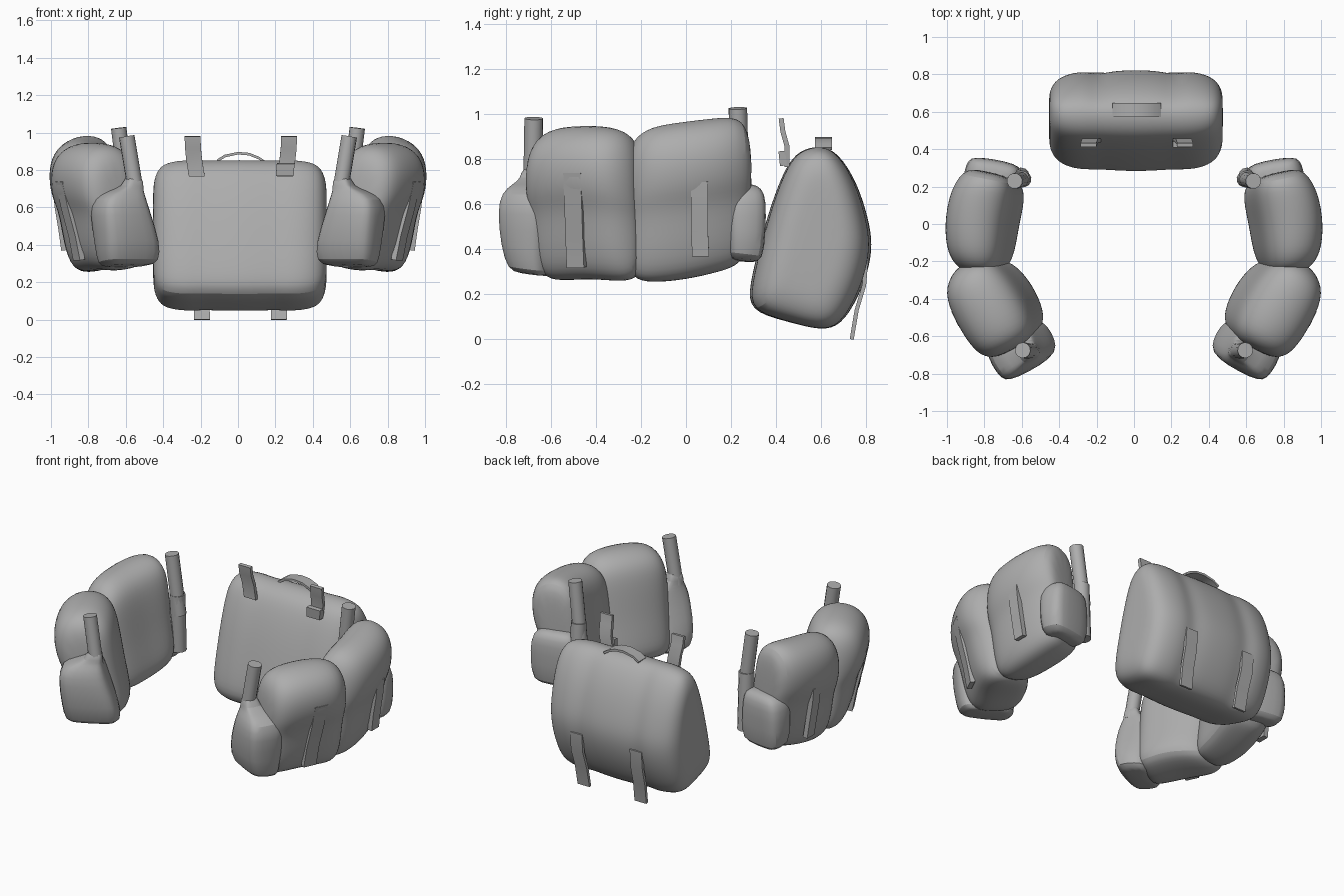
import bpy, bmesh, math
from mathutils import Vector

if "Cube" in bpy.data.objects:
    bpy.data.objects.remove(bpy.data.objects["Cube"])

grey = bpy.data.materials.new("canvas grey")
grey.diffuse_color = (0.42, 0.42, 0.42, 1)
grey.use_nodes = True
grey.node_tree.nodes["Principled BSDF"].inputs["Base Color"].default_value = grey.diffuse_color


def finish(name, bm, mirror=False, subsurf=0, angle=50):
    bmesh.ops.recalc_face_normals(bm, faces=bm.faces)
    me = bpy.data.meshes.new(name)
    bm.to_mesh(me)
    bm.free()
    me.materials.append(grey)
    ob = bpy.data.objects.new(name, me)
    bpy.context.collection.objects.link(ob)
    if subsurf:
        m = ob.modifiers.new("round", 'SUBSURF')
        m.levels = m.render_levels = subsurf
    if mirror:
        ob.modifiers.new("mirror", 'MIRROR').use_mirror_merge = False
    bpy.ops.object.select_all(action='DESELECT')
    ob.select_set(True)
    bpy.context.view_layer.objects.active = ob
    bpy.ops.object.shade_smooth_by_angle(angle=math.radians(angle))
    return ob


def loft(name, rings, **kw):
    """Skin closed rings of points and cap both ends."""
    bm = bmesh.new()
    vs = [[bm.verts.new(p) for p in r] for r in rings]
    n = len(vs[0])
    for a, b in zip(vs, vs[1:]):
        for i in range(n):
            bm.faces.new((a[i], a[(i + 1) % n], b[(i + 1) % n], b[i]))
    bm.faces.new(vs[0])
    bm.faces.new(vs[-1])
    return finish(name, bm, **kw)


def strap(name, path, width, thick, across=(1, 0, 0), **kw):
    """Flat band of given width and thickness along a path."""
    path = [Vector(p) for p in path]
    w = Vector(across).normalized() * width / 2
    rings = []
    for i, p in enumerate(path):
        d = path[min(i + 1, len(path) - 1)] - path[max(i - 1, 0)]
        t = d.cross(w).normalized() * thick / 2
        rings.append([p + w + t, p - w + t, p - w - t, p + w - t])
    return loft(name, rings, angle=30, **kw)


def tube(name, a, b, r):
    a, b = Vector(a), Vector(b)
    q = (b - a).to_track_quat('Z', 'Y')
    rings = [[p + q @ Vector((r * math.cos(k * math.tau / 12), r * math.sin(k * math.tau / 12), 0))
              for k in range(12)] for p in (a, b)]
    return loft(name, rings, mirror=True)


# Backpack: side profile (y, z) skinned from side to side
side = [(.275, .12), (.28, .24), (.325, .42), (.375, .6), (.44, .77), (.50, .845), (.60, .87),
        (.68, .83), (.76, .70), (.81, .54), (.83, .42), (.81, .30), (.765, .18), (.69, .055),
        (.60, .03), (.44, .075)]
# x, depth scale, height scale, outward shift of the back
cuts = [(.465, .34, .52, 0), (.46, .57, .74, 0), (.425, .80, .92, 0), (.35, .93, .97, 0),
        (.27, .965, .985, 0), (.2, .96, .975, -.015), (.12, .98, .98, .0), (0, 1, .985, 0)]
cuts = [(-c[0], *c[1:]) for c in cuts] + [c for c in cuts[-2::-1]]
rings = []
for x, sy, sz, back in cuts:
    ring = []
    for y, z in side:
        cy, cz = .58 - .08 * (.45 - z), .45
        ring.append((x + .01, cy + (y - cy) * sy + (back if y > .6 else 0), cz + (z - cz) * sz))
    rings.append(ring)
loft("backpack", rings, subsurf=2)

# Backpack shoulder straps, carry handle and hanging strap ends
for s in (-1, 1):
    x = .015 + .24 * s
    strap("shoulder_strap", [(x + .018 * s, .422, .98), (x + .016 * s, .43, .92), (x + .01 * s, .447, .86),
                             (x - .005 * s, .447, .765)], .085, .022)
    strap("strap_end", [(.013 + .215 * s, .80, .36), (.013 + .215 * s, .79, .24),
                        (.013 + .21 * s, .757, .13), (.013 + .205 * s, .735, .0)], .085, .018)
strap("strap_loop", [(.255, .425, .835), (.25, .432, .77)], .095, .03)
strap("carry_handle", [(-.11, .61, .85), (-.07, .61, .875), (0, .61, .89), (.06, .61, .885), (.11, .61, .865),
                       (.14, .61, .845)], .075, .014, across=(0, 1, 0))

# Hip pouches: cross-section (outward, height), leaning in at the bottom
sect = [(-1.08, .05), (-.6, 0), (.1, -.03), (.5, .04), (.7, .25), (.82, .46), (1.04, .58), (1.13, .78),
        (.92, .95), (.4, 1.03), (-.15, 1.02), (-.55, .93), (-.72, .75), (-.87, .45), (-1.03, .22)]


def pouch(name, stations):
    rings = []
    for cx, cy, ang, half, z0, z1 in stations:
        c, s = math.cos(math.radians(ang)), math.sin(math.radians(ang))
        rings.append([(cx + u * half * c, cy + u * half * s, z0 + v * (z1 - z0)) for u, v in sect])
    loft(name, rings, mirror=True, subsurf=2)


pouch("rear_pouch", [(.80, -.26, 0, .08, .36, .78), (.805, -.24, 0, .12, .28, .87), (.815, -.16, 0, .17, .26, .93),
                     (.81, .0, 0, .188, .275, .95), (.78, .15, 6, .19, .31, .97),
                     (.755, .245, 12, .155, .34, .97), (.755, .275, 14, .09, .44, .86)])
pouch("front_pouch", [(.845, -.2, -12, .06, .38, .76), (.835, -.215, -14, .12, .28, .87),
                      (.82, -.29, -20, .195, .265, .925),
                      (.745, -.42, -25, .215, .28, .935), (.67, -.56, -27, .205, .27, .925),
                      (.64, -.63, -28, .165, .28, .88), (.63, -.665, -28, .09, .42, .78)])


# End pockets: rounded boxes, the front one narrowing into a tube holder
def pocket(name, rings, ang):
    c, s = math.cos(math.radians(ang)), math.sin(math.radians(ang))
    out = []
    for z, cx, cy, hx, hy in rings:
        ring = []
        for k in range(12):
            a = k * math.tau / 12
            u = hx * math.copysign(abs(math.cos(a)) ** .5, math.cos(a))
            v = hy * math.copysign(abs(math.sin(a)) ** .5, math.sin(a))
            ring.append((cx + u * c - v * s, cy + u * s + v * c, z + .12 * (-v if z < .5 else 0)))
        out.append(ring)
    loft(name, out, mirror=True, subsurf=1)


pocket("front_pocket", [(.285, .595, -.645, .12, .07), (.30, .585, -.655, .17, .10), (.40, .59, -.672, .175, .115),
                        (.57, .63, -.685, .155, .13), (.65, .635, -.685, .135, .115), (.69, .60, -.68, .09, .075),
                        (.71, .56, -.68, .05, .05), (.77, .56, -.675, .045, .045)], -28)
pocket("rear_pocket", [(.345, .75, .24, .10, .05), (.36, .75, .25, .15, .085), (.48, .755, .253, .16, .092),
                       (.62, .76, .255, .15, .096), (.67, .75, .25, .13, .08), (.69, .75, .245, .08, .05)], 10)

# Tubes standing in the pockets
tube("rear_tube_holder", (.605, .255, .40), (.605, .24, .77), .047)
tube("front_tube", (.545, -.68, .68), (.595, -.675, .98), .042)
tube("rear_tube", (.59, .24, .64), (.638, .23, 1.025), .042)

# Pouch closing straps
strap("rear_pouch_strap", [(.975, .06, .70), (.965, .06, .6), (.945, .06, .48), (.93, .065, .37)],
      .075, .03, across=(0, 1, 0), mirror=True)
strap("front_pouch_strap", [(.945, -.50, .74), (.915, -.495, .6), (.875, -.49, .45), (.85, -.485, .32)],
      .085, .03, across=(.43, .9, 0), mirror=True)
